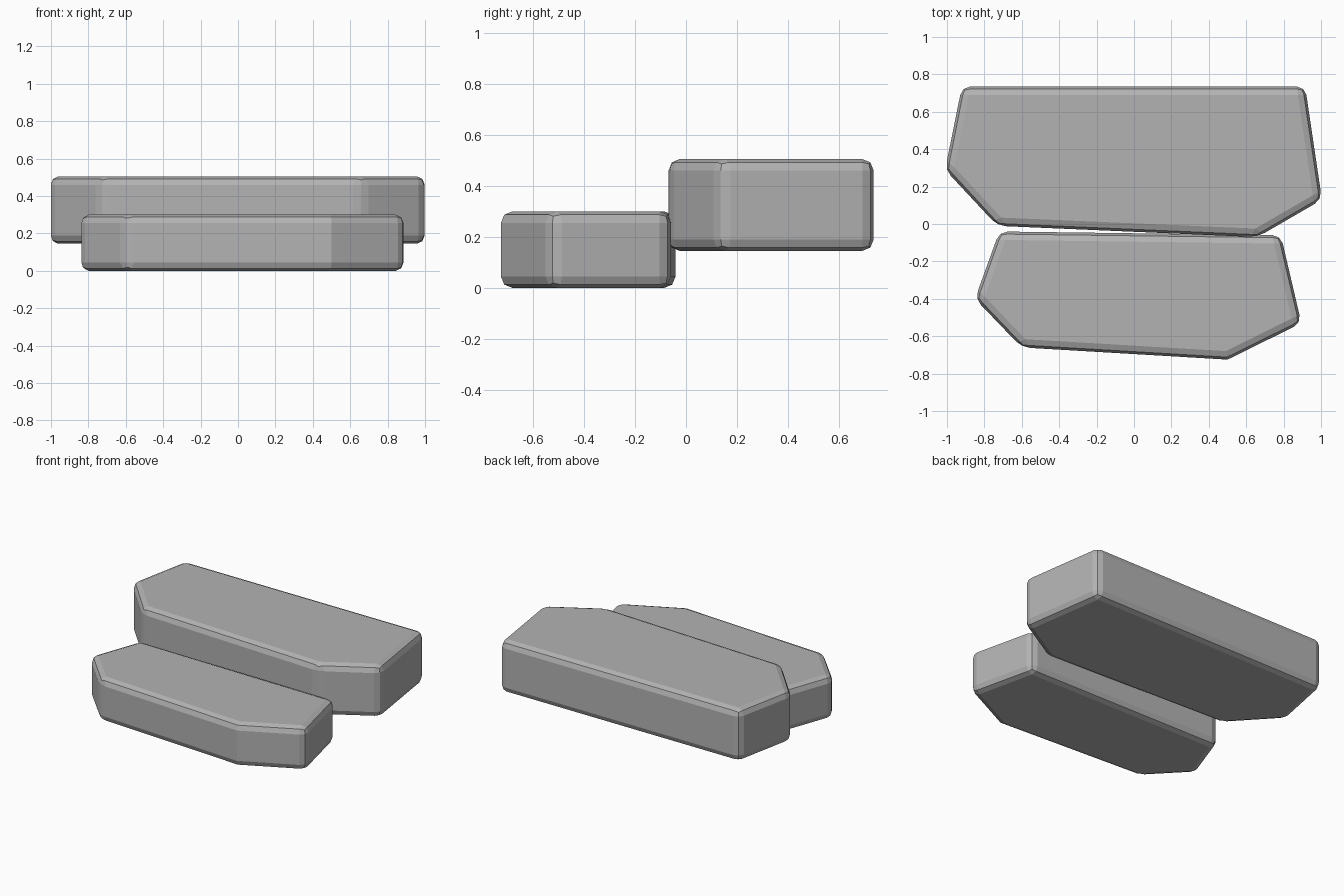
import bpy
import bmesh
import math

cube = bpy.data.objects.get("Cube")
if cube:
    bpy.data.objects.remove(cube, do_unlink=True)

# Stone colour
stone = bpy.data.materials.new("grey_stone")
stone.use_nodes = True
GREY = (0.45, 0.45, 0.45, 1)
stone.diffuse_color = GREY
stone.node_tree.nodes["Principled BSDF"].inputs["Base Color"].default_value = GREY


def slab(name, outline, bottom, top):
    """Extruded outline with rounded edges."""
    bm = bmesh.new()
    base = bm.faces.new([bm.verts.new((x, y, bottom)) for x, y in outline])
    walls = bmesh.ops.extrude_face_region(bm, geom=[base])
    for v in walls["geom"]:
        if isinstance(v, bmesh.types.BMVert):
            v.co.z = top
    bmesh.ops.recalc_face_normals(bm, faces=bm.faces)
    mesh = bpy.data.meshes.new(name)
    bm.to_mesh(mesh)
    bm.free()
    mesh.materials.append(stone)
    obj = bpy.data.objects.new(name, mesh)
    bpy.context.collection.objects.link(obj)
    bevel = obj.modifiers.new("worn_edges", "BEVEL")
    bevel.width = 0.045
    bevel.segments = 2
    bevel.limit_method = "ANGLE"
    bevel.angle_limit = math.radians(31.5)
    return obj


# Lower front step
slab("lower_step",
     [(-0.72, -0.04), (-0.85, -0.4), (-0.6, -0.66),
      (0.5, -0.725), (0.895, -0.53), (0.785, -0.06)], 0, 0.3)

# Upper back step
slab("upper_step",
     [(-0.92, 0.735), (-1.01, 0.29), (-0.73, -0.01),
      (0.66, -0.07), (1.005, 0.13), (0.915, 0.735)], 0.145, 0.505)
